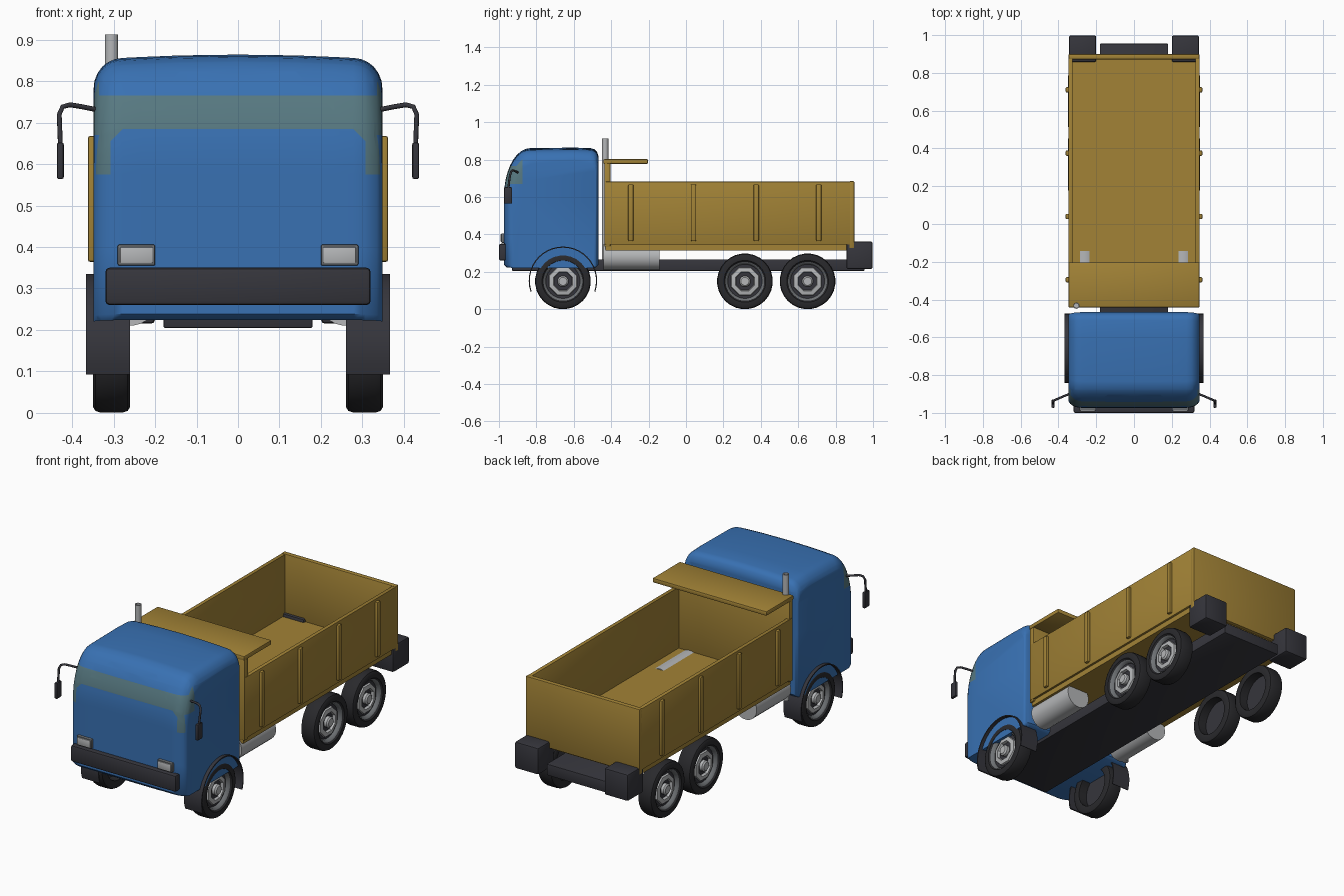
import bpy, bmesh, math
from mathutils import Vector

if "Cube" in bpy.data.objects:
    bpy.data.objects.remove(bpy.data.objects["Cube"])


def material(name, rgb):
    m = bpy.data.materials.new(name)
    m.diffuse_color = (*rgb, 1)
    m.use_nodes = True
    m.node_tree.nodes["Principled BSDF"].inputs["Base Color"].default_value = m.diffuse_color
    return m


BLUE = material("cab_blue", (0.04, 0.165, 0.45))
GLASS = material("window_grey", (0.095, 0.19, 0.22))
GOLD = material("bed_ochre", (0.36, 0.225, 0.037))
DARK = material("dark_grey", (0.036, 0.036, 0.045))
TYRE = material("tyre_black", (0.022, 0.022, 0.025))
SILVER = material("silver", (0.46, 0.47, 0.48))
STEEL = material("steel_grey", (0.16, 0.17, 0.18))


def finish(name, bm, *mats, angle=40):
    bmesh.ops.recalc_face_normals(bm, faces=bm.faces)
    me = bpy.data.meshes.new(name)
    bm.to_mesh(me)
    bm.free()
    ob = bpy.data.objects.new(name, me)
    bpy.context.collection.objects.link(ob)
    for m in mats:
        me.materials.append(m)
    bpy.ops.object.select_all(action='DESELECT')
    ob.select_set(True)
    bpy.context.view_layer.objects.active = ob
    bpy.ops.object.shade_smooth_by_angle(angle=math.radians(angle))
    return ob


def box(name, x, y, z, mat, bevel=0.0):
    bm = bmesh.new()
    bmesh.ops.create_cube(bm, size=1)
    for v in bm.verts:
        v.co = [(a + b) / 2 + c * (b - a) for (a, b), c in zip((x, y, z), v.co)]
    if bevel:
        bmesh.ops.bevel(bm, geom=bm.edges[:], offset=bevel, segments=2,
                        profile=0.5, affect='EDGES')
    return finish(name, bm, mat)


def mirrored(s, a, b):
    return tuple(sorted((s * a, s * b)))


def loft(bm, rings, close_rings=False, caps=False):
    vs = [[bm.verts.new(p) for p in r] for r in rings]
    n = len(vs[0])
    pairs = list(zip(vs, vs[1:])) + ([(vs[-1], vs[0])] if close_rings else [])
    for a, b in pairs:
        for i in range(n):
            j = (i + 1) % n
            bm.faces.new((a[i], a[j], b[j], b[i]))
    if caps:
        bm.faces.new(vs[0])
        bm.faces.new(vs[-1])


def lathe(name, profile, centre, axis, mat, segs, closed=False):
    """Revolve (radius, distance) points about an axis through centre."""
    bm = bmesh.new()
    rings = []
    for r, d in profile:
        ring = []
        for i in range(segs):
            t = 2 * math.pi * (i + 0.5) / segs
            c, s = r * math.cos(t), r * math.sin(t)
            off = {'X': (d, c, s), 'Y': (c, d, s), 'Z': (c, s, d)}[axis]
            ring.append(Vector(centre) + Vector(off))
        rings.append(ring)
    loft(bm, rings, closed, not closed)
    return finish(name, bm, mat)


# Cab: side profile lofted across x, shrinking at the sides to round them
def cab():
    prof = [(-0.973, 0.235), (-0.973, 0.4), (-0.973, 0.6)]
    for i in range(1, 10):
        t = math.radians(10 * i)
        prof.append((-0.833 - 0.14 * math.cos(t), 0.6 + 0.257 * math.sin(t)))
    prof += [(-0.6, 0.86), (-0.51, 0.857), (-0.49, 0.851), (-0.476, 0.838),
             (-0.467, 0.81), (-0.467, 0.235), (-0.482, 0.22), (-0.958, 0.22)]
    half = [(0.0, 0.0), (0.14, 0.025), (0.23, 0.07)]
    for i in range(7):
        t = math.radians(15 * i)
        half.append((0.278 + 0.07 * math.sin(t), 0.1 + 0.9 * (1 - math.cos(t))))
    secs = [(-x, d) for x, d in half[:0:-1]] + half
    rings = []
    for x, d in secs:
        ky, kz = 1 - 0.13 * max(0, d - 0.1), 1 - 0.12 * d
        rings.append([(x, -0.6 + (y + 0.6) * ky, 0.22 + (z - 0.22) * kz + 0.004 * (1 - d))
                      for y, z in prof])
    bm = bmesh.new()
    loft(bm, rings, caps=True)
    # cut window outline
    cuts = [((0, 0, z), (0, 0, 1)) for z in (0.575, 0.67, 0.685, 0.765, 0.8)]
    cuts += [((0, y, 0), (0, 1, 0)) for y in (-0.945, -0.875)]
    for s in (-1, 1):
        cuts += [((s * 0.307, 0, 0), (1, 0, 0)), ((s * 0.335, 0, 0), (1, 0, 0)),
                 ((s * 0.307, 0, 0.655), (s * 1, 0, 1))]
    for co, no in cuts:
        bmesh.ops.bisect_plane(bm, geom=bm.verts[:] + bm.edges[:] + bm.faces[:],
                               dist=1e-5, plane_co=co, plane_no=no)
    for f in bm.faces:
        c = f.calc_center_median()
        ax = abs(c.x)
        if c.y > -0.875:
            continue
        if ax < 0.307:
            glass = 0.685 < c.z < 0.765 or (c.z < 0.685 and ax + c.z > 0.962 and c.z > 0.575)
        else:
            top = 0.8 if ax > 0.335 else 0.765
            glass = (0.575 if c.y < -0.945 else 0.67) < c.z < top
        f.material_index = int(glass)
    finish("cab", bm, BLUE, GLASS, angle=45)


cab()

# Front bumper and chassis
box("bumper", (-0.32, 0.32), (-1.0, -0.955), (0.26, 0.35), DARK, 0.01)
box("chassis", (-0.18, 0.18), (-0.93, 0.955), (0.205, 0.267), DARK, 0.004)

# Dump bed
box("bed_floor", (-0.335, 0.335), (-0.43, 0.88), (0.315, 0.345), GOLD)
box("bed_front_wall", (-0.345, 0.345), (-0.437, -0.405), (0.335, 0.78), GOLD, 0.004)
box("bed_tailgate", (-0.347, 0.347), (0.872, 0.9), (0.325, 0.685), GOLD, 0.006)
box("bed_canopy", (-0.347, 0.347), (-0.442, -0.203), (0.777, 0.802), GOLD, 0.006)

# Exhaust stack behind the cab
lathe("exhaust_stack", [(0.017, 0.22), (0.017, 0.912), (0.012, 0.912), (0.012, 0.85)],
      (-0.305, -0.432, 0), 'Z', SILVER, 10)

for s, side in ((-1, "left"), (1, "right")):
    # Bed side wall and ribs
    box(side + "_bed_wall", mirrored(s, 0.325, 0.347), (-0.43, 0.89), (0.345, 0.682), GOLD, 0.003)
    for i in range(4):
        y = -0.295 + 0.335 * i
        box(f"{side}_bed_rib_{i + 1}", mirrored(s, 0.34, 0.362),
            (y - 0.014, y + 0.014), (0.364, 0.668), GOLD, 0.006)

    # Rear corner block, fuel tank, headlight
    box(side + "_rear_block", mirrored(s, 0.2, 0.345), (0.857, 0.998), (0.215, 0.362), DARK, 0.01)
    lathe(side + "_fuel_tank", [(0.07, -0.44), (0.07, -0.142)], (s * 0.261, 0, 0.28), 'Y', SILVER, 24)
    box(side + "_headlight_frame", mirrored(s, 0.2, 0.29), (-0.988, -0.95), (0.355, 0.406), STEEL, 0.004)
    box(side + "_headlight_lens", mirrored(s, 0.206, 0.284), (-0.992, -0.985), (0.361, 0.4), SILVER, 0.002)

    # Front mudguard arch
    bm = bmesh.new()
    rings = []
    for i in range(25):
        t = math.radians(-19 + 218 * i / 24)
        rings.append([(s * x, -0.658 + r * math.cos(t), 0.152 + r * math.sin(t))
                      for x, r in ((0.26, 0.177), (0.367, 0.177), (0.367, 0.183), (0.26, 0.183))])
    loft(bm, rings, caps=True)
    finish(side + "_mudguard", bm, DARK)

    # Mirror and its bent arm
    cu = bpy.data.curves.new(side + "_mirror_arm", 'CURVE')
    cu.dimensions = '3D'
    cu.bevel_depth = 0.006
    cu.bevel_resolution = 2
    cu.use_fill_caps = True
    pts = [(0.335, -0.897, 0.73), (0.375, -0.913, 0.738), (0.405, -0.926, 0.743),
           (0.423, -0.934, 0.738), (0.431, -0.94, 0.72), (0.43, -0.945, 0.69), (0.428, -0.95, 0.64)]
    sp = cu.splines.new('POLY')
    sp.points.add(len(pts) - 1)
    for p, (x, y, z) in zip(sp.points, pts):
        p.co = (s * x, y, z, 1)
    cu.materials.append(DARK)
    bpy.context.collection.objects.link(bpy.data.objects.new(side + "_mirror_arm", cu))
    box(side + "_mirror", mirrored(s, 0.42, 0.437), (-0.973, -0.93), (0.564, 0.652), DARK, 0.005)

    # Wheels: tyre, dish, rings and hub
    for y, place in ((-0.658, "front"), (0.315, "middle"), (0.65, "rear")):
        n = f"{side}_{place}_"
        c = (0, y, 0.149)

        def wheel_part(name, prof, mat, segs, closed=True):
            lathe(n + name, [(r, s * x) for r, x in prof], c, 'X', mat, segs, closed)

        wheel_part("tyre", [(0.104, 0.264), (0.135, 0.26), (0.145, 0.266), (0.149, 0.278),
                            (0.149, 0.332), (0.145, 0.344), (0.135, 0.35), (0.112, 0.349),
                            (0.104, 0.34)], TYRE, 28)
        wheel_part("dish", [(0.106, 0.314), (0.106, 0.322)], DARK, 28, False)
        wheel_part("rim_ring", [(0.09, 0.318), (0.104, 0.318), (0.104, 0.341), (0.096, 0.336)], STEEL, 28)
        wheel_part("wheel_plate", [(0.05, 0.318), (0.082, 0.318), (0.078, 0.332), (0.055, 0.336)], SILVER, 8)
        wheel_part("hub", [(0.03, 0.315), (0.03, 0.338), (0.022, 0.345)], SILVER, 12, False)
